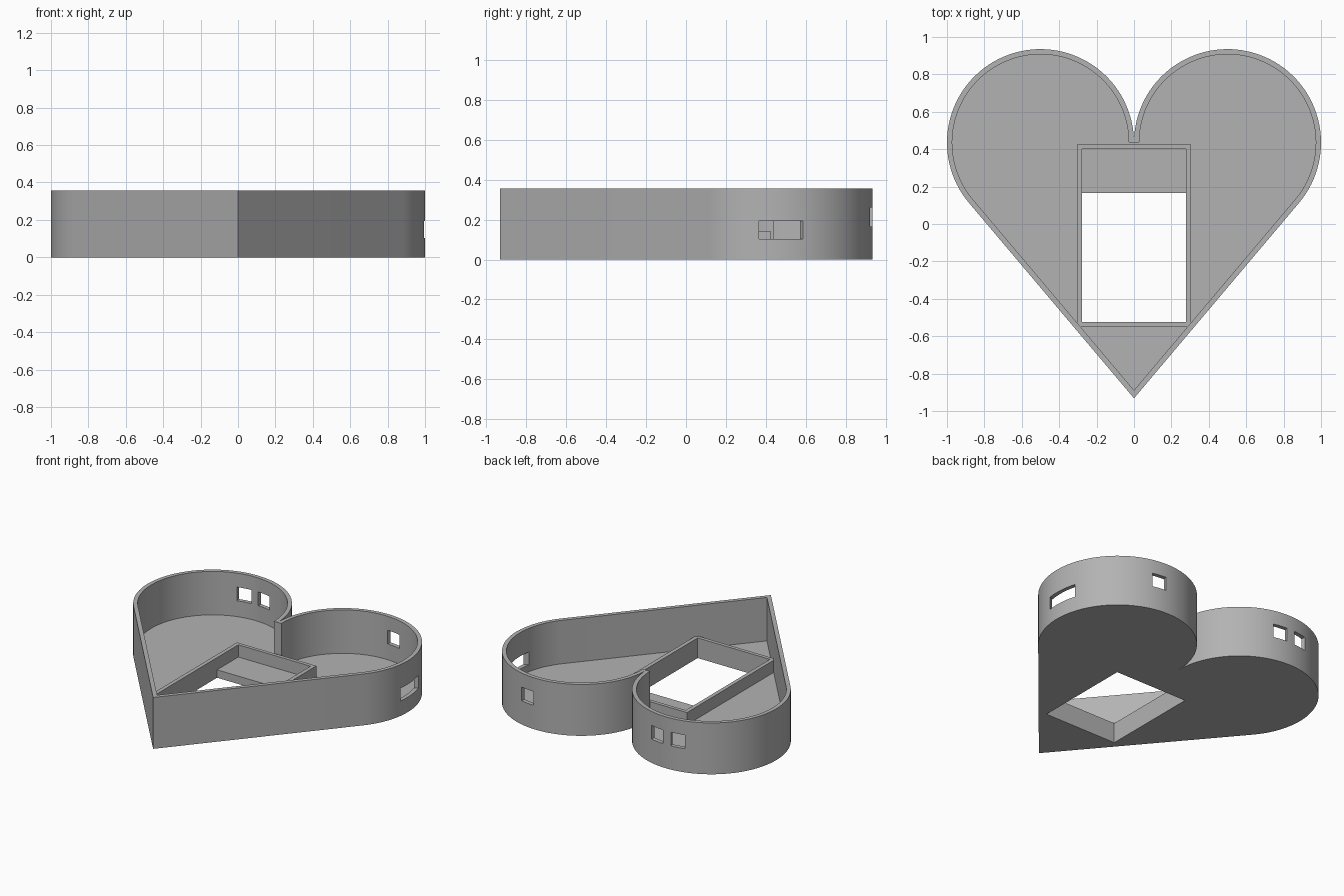
import bpy, bmesh
from math import cos, sin, radians, hypot, atan2, acos, pi

if "Cube" in bpy.data.objects:
    bpy.data.objects.remove(bpy.data.objects["Cube"], do_unlink=True)

HEIGHT, FLOOR, WALL = 0.357, 0.055, 0.028
LOBE_X, LOBE_Y, LOBE_R, TIP_Y = 0.5, 0.435, 0.5, -0.932

grey = bpy.data.materials.new("light grey")
grey.use_nodes = True
grey.diffuse_color = (0.45, 0.45, 0.45, 1)
grey.node_tree.nodes["Principled BSDF"].inputs["Base Color"].default_value = (0.45, 0.45, 0.45, 1)


def prism(name, outline, z0, z1):
    """Extrude a closed outline from z0 to z1."""
    bm = bmesh.new()
    face = bm.faces.new([bm.verts.new((x, y, z0)) for x, y in outline])
    top = bmesh.ops.extrude_face_region(bm, geom=[face])["geom"]
    for v in top:
        if isinstance(v, bmesh.types.BMVert):
            v.co.z = z1
    bmesh.ops.recalc_face_normals(bm, faces=bm.faces)
    mesh = bpy.data.meshes.new(name)
    bm.to_mesh(mesh)
    bm.free()
    obj = bpy.data.objects.new(name, mesh)
    bpy.context.collection.objects.link(obj)
    mesh.materials.append(grey)
    return obj


def heart(inset, steps=64):
    """Two arcs joined to a tip by tangent lines, moved inward by inset."""
    dx, dy = -LOBE_X, TIP_Y - LOBE_Y
    start = atan2(dy, dx) + acos(LOBE_R / hypot(dx, dy))
    r = LOBE_R - inset
    right = [(LOBE_X + r * cos(a), LOBE_Y + r * sin(a))
             for a in (start + (pi - start) * i / steps for i in range(steps + 1))]
    left = [(-x, y) for x, y in reversed(right)]
    if inset == 0:
        left = left[1:]  # lobes share the cleft point
    return [(0, TIP_Y - inset / sin(start))] + right + left


def rect(x, y0, y1):
    return [(-x, y0), (x, y0), (x, y1), (-x, y1)]


def turned_rect(cx, cy, angle, depth, width):
    """Rectangle whose depth points along the given angle."""
    c, s = cos(radians(angle)), sin(radians(angle))
    return [(cx + u * c - v * s, cy + u * s + v * c)
            for u, v in ((-depth, -width), (depth, -width), (depth, width), (-depth, width))]


def combine(target, tool, operation):
    mod = target.modifiers.new(operation.lower(), "BOOLEAN")
    mod.operation, mod.solver, mod.object = operation, "EXACT", tool
    bpy.context.view_layer.objects.active = target
    bpy.ops.object.modifier_apply(modifier=mod.name)
    bpy.data.objects.remove(tool, do_unlink=True)


# Heart tray with a hollow interior
tray = prism("heart_tray", heart(0), 0, HEIGHT)
combine(tray, prism("cavity", heart(WALL), FLOOR, 1), "DIFFERENCE")

# Low rectangular frame, its pocket and the opening through the floor
combine(tray, prism("frame", rect(0.305, -0.55, 0.425), 0.02, 0.14), "UNION")
combine(tray, prism("pocket", rect(0.278, -0.525, 0.4), FLOOR, 1), "DIFFERENCE")
combine(tray, prism("opening", rect(0.278, -0.525, 0.167), -1, 1), "DIFFERENCE")

# Small square windows at the back: one in the left lobe, two in the right
for side, angle in ((1, 82), (-1, 81.5), (-1, 100)):
    a = radians(angle)
    outline = turned_rect(side * LOBE_X + LOBE_R * cos(a), LOBE_Y + LOBE_R * sin(a), angle, 0.08, 0.05)
    combine(tray, prism("window", outline, 0.165, 0.26), "DIFFERENCE")

# Wide slot in the side of the left lobe
combine(tray, prism("slot", turned_rect(0.986, 0.475, 30, 0.12, 0.1), 0.104, 0.193), "DIFFERENCE")

# Smooth curved walls, crisp edges
bpy.ops.object.select_all(action="DESELECT")
tray.select_set(True)
bpy.context.view_layer.objects.active = tray
bpy.ops.object.shade_smooth_by_angle(angle=radians(30))
